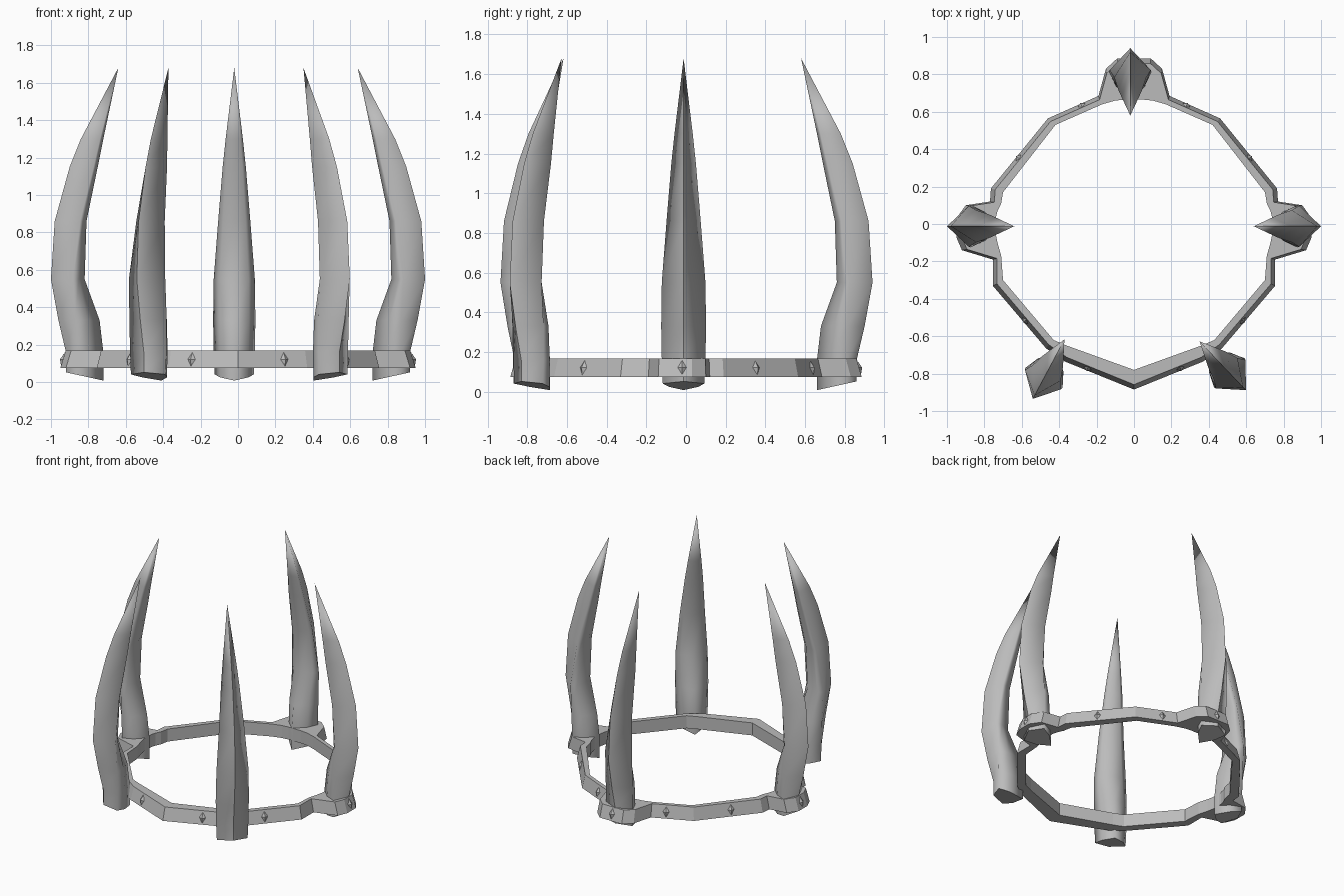
import bpy, bmesh, math
from mathutils import Vector

if "Cube" in bpy.data.objects:
    bpy.data.objects.remove(bpy.data.objects["Cube"])

GREY = (0.5, 0.5, 0.5, 1)
grey = bpy.data.materials.new("plain grey")
grey.use_nodes = True
grey.diffuse_color = GREY
grey.node_tree.nodes["Principled BSDF"].inputs["Base Color"].default_value = GREY


def finish(bm, name):
    bmesh.ops.recalc_face_normals(bm, faces=bm.faces)
    mesh = bpy.data.meshes.new(name)
    bm.to_mesh(mesh)
    bm.free()
    mesh.materials.append(grey)
    bpy.context.collection.objects.link(bpy.data.objects.new(name, mesh))


def bridge(bm, a, b, smooth=False):
    n = len(a)
    for i in range(n):
        j = (i + 1) % n
        bm.faces.new((a[i], a[j], b[j], b[i])).smooth = smooth


# Horn levels: height, inner edge, outer edge, half width (edges measured outward
# from the tip) and where the widest point lies, from -1 inside to 1 outside
LEVELS = [(0.03, 0.08, 0.28, 0.105, 0.5), (0.16, 0.08, 0.28, 0.110, 0.5),
          (0.33, 0.10, 0.32, 0.113, 0.2), (0.55, 0.18, 0.36, 0.110, -0.3),
          (0.86, 0.17, 0.34, 0.086, -0.6), (1.15, 0.11, 0.26, 0.062, -0.7),
          (1.30, 0.08, 0.20, 0.046, -0.7)]


def horn(name, tip, degrees):
    a = math.radians(degrees)
    out, side = Vector((math.cos(a), math.sin(a), 0)), Vector((-math.sin(a), math.cos(a), 0))
    base = Vector((tip[0], tip[1], 0))
    bm = bmesh.new()
    rings = []
    for k, (z, near, far, half, wide) in enumerate(LEVELS):
        mid, reach = (near + far) / 2, (far - near) / 2
        tilt = 0.022 if k == 0 else 0          # the root is cut at a slant
        inner = (wide - 1) / 2
        section = [(1, 0), (wide, 1), (inner, 0.7), (-1, 0), (inner, -0.7), (wide, -1)]
        rings.append([bm.verts.new(base + out * (mid + u * reach) + side * (v * half)
                                   + Vector((0, 0, z + u * tilt))) for u, v in section])
    for lower, upper in zip(rings, rings[1:]):
        bridge(bm, lower, upper, True)
    bm.faces.new(rings[0])
    point = bm.verts.new(base + Vector((0, 0, 1.68)))
    top = rings[-1]
    for i in range(len(top)):
        bm.faces.new((top[i], top[(i + 1) % len(top)], point)).smooth = True
    # crisp outer ridge and crisp rim at the root
    ridge = [ring[0] for ring in rings] + [point]
    rim = rings[0] + rings[0][:1]
    for line in (ridge, rim):
        for p, q in zip(line, line[1:]):
            bm.edges.get((p, q)).smooth = False
    finish(bm, name)


horn("back_horn", (-0.02, 0.58), 90)
horn("left_horn", (0.64, -0.012), 0)
horn("right_horn", (-0.64, -0.012), 180)
horn("front_left_horn", (0.35, -0.627), -46.5)
horn("front_right_horn", (-0.372, -0.617), -118)

# Band plan for one half, front to back: outer x, y and inner x, y
HALF = [(0, -0.885, 0, -0.78), (0.37, -0.735, 0.36, -0.65), (0.47, -0.665, 0.43, -0.62),
        (0.755, -0.33, 0.70, -0.30), (0.755, -0.19, 0.71, -0.17), (0.92, -0.14, 0.73, -0.10),
        (0.95, -0.07, 0.74, -0.05), (0.95, 0.03, 0.74, 0.03), (0.90, 0.10, 0.73, 0.07),
        (0.77, 0.12, 0.71, 0.11), (0.765, 0.19, 0.70, 0.17), (0.46, 0.565, 0.42, 0.53),
        (0.19, 0.685, 0.17, 0.64), (0.15, 0.83, 0.10, 0.66), (0.09, 0.885, 0.05, 0.665)]
PLAN = HALF + [(-a, b, -c, d) for a, b, c, d in reversed(HALF[1:])]
LOW, HIGH, LEAN = 0.075, 0.168, 0.97

bm = bmesh.new()
stations = []
for ox, oy, ix, iy in PLAN:
    corners = [(ox, oy, LOW), (ox * LEAN, oy * LEAN, HIGH), (ix, iy, HIGH), (ix, iy, LOW)]
    stations.append([bm.verts.new(c) for c in corners])
for i, station in enumerate(stations):
    bridge(bm, station, stations[(i + 1) % len(stations)])
finish(bm, "band")


# Diamond stud set on the band face between two neighbouring plan points
def stud(name, index, along):
    p, q = PLAN[index], PLAN[(index + 1) % len(PLAN)]
    p, q = Vector((p[0], p[1], 0)), Vector((q[0], q[1], 0))
    across = (q - p).normalized()
    out = Vector((across.y, -across.x, 0))
    centre = p.lerp(q, along) * (1 + LEAN) / 2
    centre.z = (LOW + HIGH) / 2
    up = Vector((0, 0, 0.037)) - out * 0.01
    bm = bmesh.new()
    rim = [bm.verts.new(centre + d) for d in (up, across * 0.022, -up, across * -0.022)]
    peak = bm.verts.new(centre + out * 0.016)
    for i in range(4):
        bm.faces.new((rim[i], rim[(i + 1) % 4], peak))
    bm.faces.new(rim)
    finish(bm, name)


last = len(PLAN) - 1
for place, index, along in (("front", 0, 0.68), ("front_side", 2, 0.42), ("side", 6, 0.5),
                            ("back_side", 10, 0.45), ("rear", 11, 0.65)):
    stud(f"left_{place}_stud", index, along)
    stud(f"right_{place}_stud", last - index, 1 - along)
stud("back_stud", len(HALF) - 1, 0.5)
